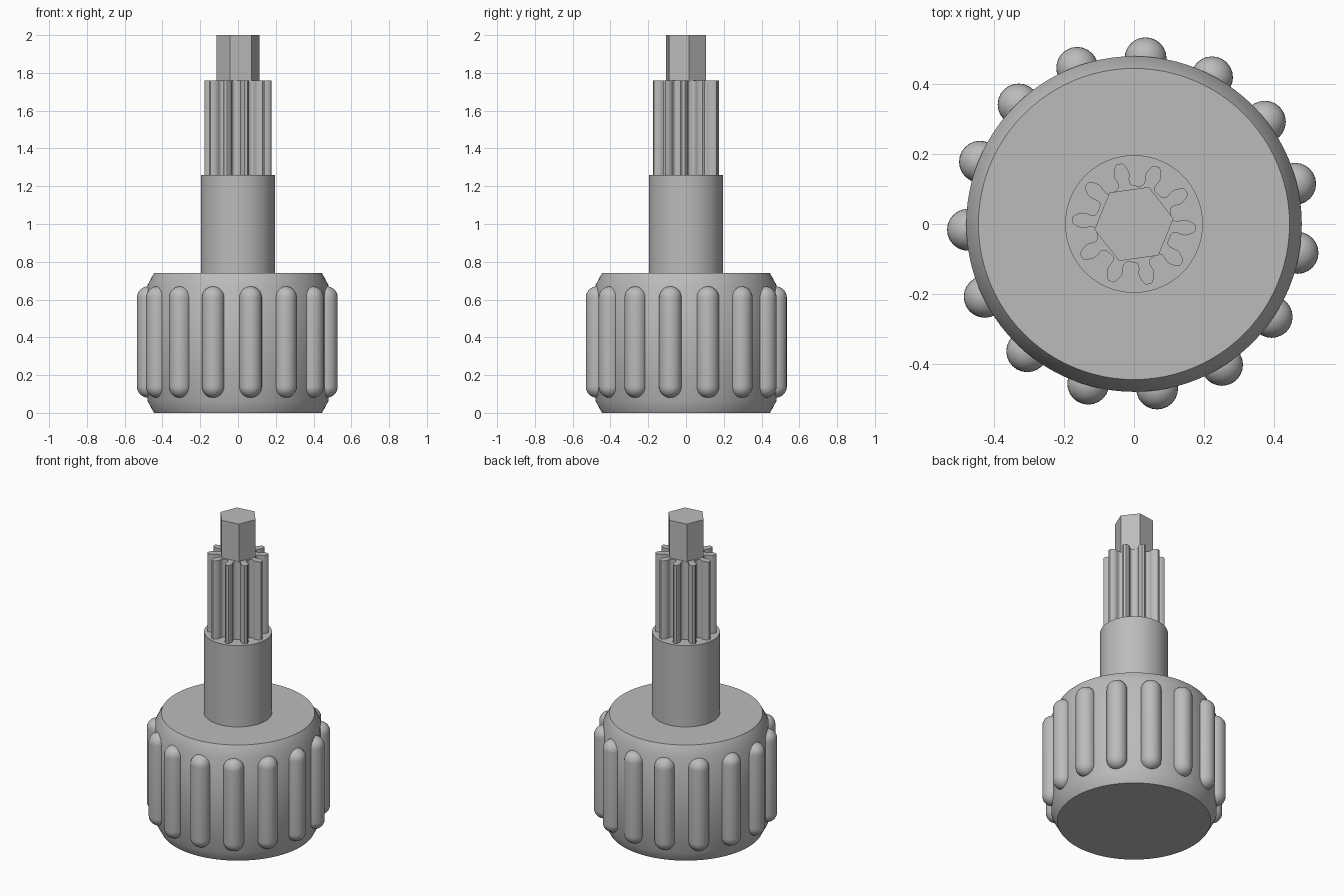
import bpy, bmesh
from math import radians, sin, cos, pi

cube = bpy.data.objects.get("Cube")
if cube:
    bpy.data.objects.remove(cube, do_unlink=True)

grey = bpy.data.materials.new("grey_plastic")
grey.use_nodes = True
grey.diffuse_color = (0.5, 0.5, 0.5, 1)
grey.node_tree.nodes["Principled BSDF"].inputs["Base Color"].default_value = (0.5, 0.5, 0.5, 1)


def finish(name, bm, smooth_angle=35):
    bmesh.ops.recalc_face_normals(bm, faces=bm.faces)
    mesh = bpy.data.meshes.new(name)
    bm.to_mesh(mesh)
    bm.free()
    obj = bpy.data.objects.new(name, mesh)
    mesh.materials.append(grey)
    bpy.context.collection.objects.link(obj)
    bpy.ops.object.select_all(action='DESELECT')
    obj.select_set(True)
    bpy.context.view_layer.objects.active = obj
    bpy.ops.object.shade_smooth_by_angle(angle=radians(smooth_angle))
    return obj


def lathe(name, profile, steps):
    """Revolve (radius, z) points about z; open ends are capped with flat discs."""
    bm = bmesh.new()
    rings = []
    for r, z in profile:
        rings.append([bm.verts.new((r * cos(2 * pi * i / steps), r * sin(2 * pi * i / steps), z))
                      for i in range(steps)])
    for low, high in zip(rings, rings[1:]):
        for i in range(steps):
            j = (i + 1) % steps
            bm.faces.new((low[i], low[j], high[j], high[i]))
    bm.faces.new(rings[0])
    bm.faces.new(rings[-1])
    return finish(name, bm)


def prism(name, outline, z0, z1):
    """Extrude a closed polar outline of (radius, angle) points."""
    bm = bmesh.new()
    base = bm.faces.new([bm.verts.new((r * cos(a), r * sin(a), z0)) for r, a in outline])
    top = bmesh.ops.extrude_face_region(bm, geom=[base], use_keep_orig=True)["geom"]
    for v in top:
        if isinstance(v, bmesh.types.BMVert):
            v.co.z = z1
    return finish(name, bm)


# Chamfered knob and the round shaft above it
lathe("knob_body", [(0.445, 0), (0.48, 0.065), (0.48, 0.675), (0.445, 0.74)], 96)
lathe("shaft", [(0.197, 0.735), (0.197, 1.26)], 64)

# Capsule grip ribs around the knob
RIB_RADIUS, RIB_LOW, RIB_HIGH = 0.06, 0.08, 0.67
for k in range(15):
    a = radians(14 + 24 * k)
    bm = bmesh.new()
    bmesh.ops.create_uvsphere(bm, u_segments=24, v_segments=16, radius=RIB_RADIUS)
    # Split the equator into two rings by lifting the upper hemisphere
    equator = [e for e in bm.edges if all(abs(v.co.z) < 1e-5 for v in e.verts)]
    bmesh.ops.split_edges(bm, edges=equator)
    half = (RIB_HIGH - RIB_LOW) / 2 - RIB_RADIUS
    for f in list(bm.faces):
        side = 1 if f.calc_center_median().z > 0 else -1
        for v in f.verts:
            v.tag = side > 0
    for v in bm.verts:
        v.co.z += half if v.tag else -half
    rims = [e for e in bm.edges if e.is_boundary]
    bmesh.ops.bridge_loops(bm, edges=rims)
    bmesh.ops.translate(bm, verts=bm.verts,
                        vec=(0.475 * cos(a), 0.475 * sin(a), (RIB_LOW + RIB_HIGH) / 2))
    finish(f"grip_rib_{k + 1}", bm)

# Pinion: each tooth is a mirrored half profile of (radius, half width)
half_tooth = [(0.110, 0.024), (0.113, 0.019), (0.120, 0.016), (0.130, 0.018),
              (0.142, 0.022), (0.152, 0.022), (0.163, 0.018), (0.172, 0.013), (0.177, 0.008)]
outline = []
for k in range(10):
    centre = radians(36 * k - 4)
    outline += [(r, centre - w / r) for r, w in half_tooth]
    outline += [(r, centre + w / r) for r, w in reversed(half_tooth)]
prism("pinion_gear", outline, 1.255, 1.76)

# Hexagonal drive tip
prism("hex_tip", [(0.114, radians(8 + 60 * k)) for k in range(6)], 1.755, 2.0)
